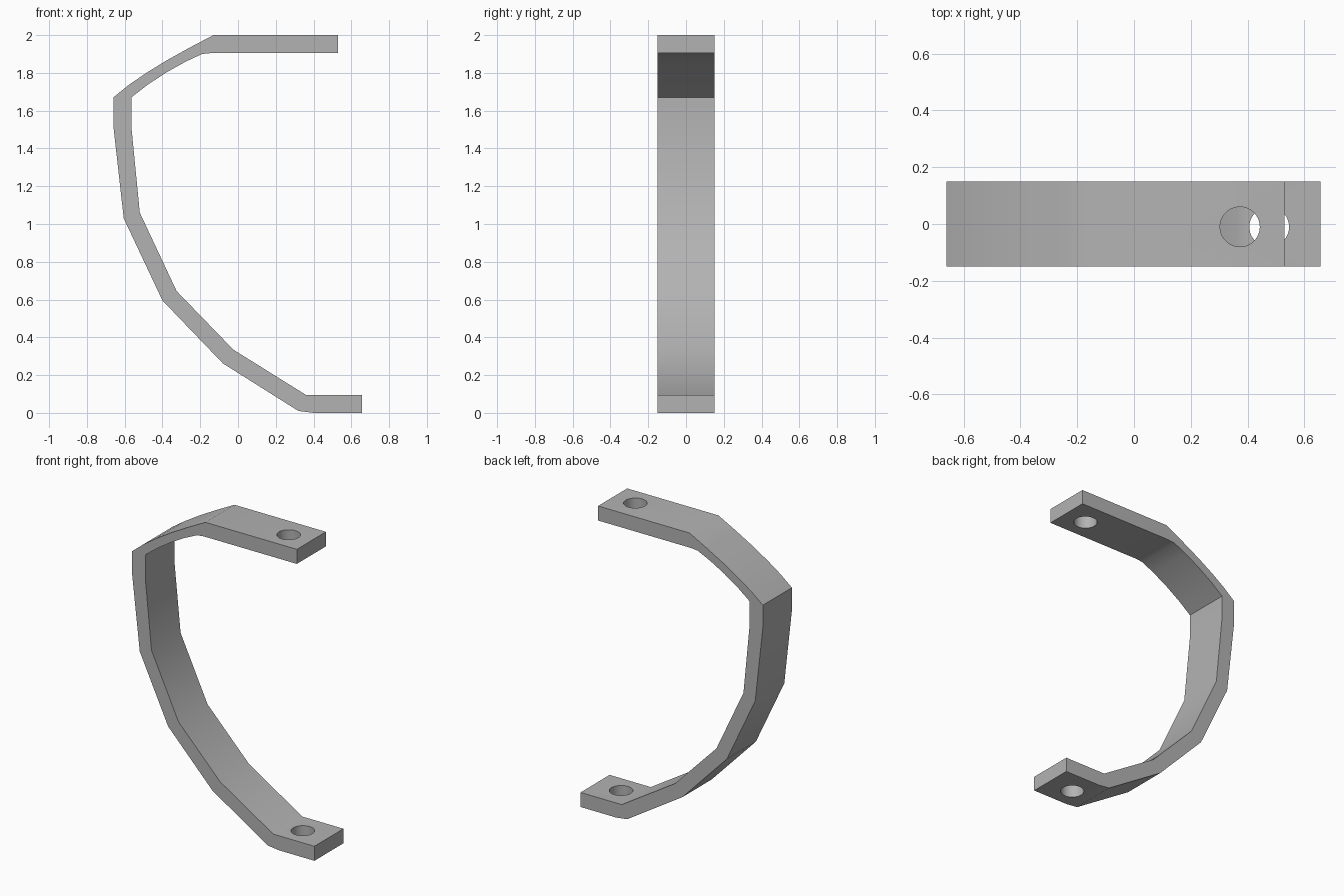
import bpy
import bmesh
import math

cube = bpy.data.objects.get("Cube")
if cube:
    bpy.data.objects.remove(cube, do_unlink=True)

HALF_WIDTH = 0.15

# Single grey finish
grey = bpy.data.materials.new("plain_grey")
grey.use_nodes = True
colour = (0.45, 0.45, 0.45, 1)
grey.diffuse_color = colour
grey.node_tree.nodes["Principled BSDF"].inputs["Base Color"].default_value = colour

# Side profile of the strap: outer edge from top to bottom, inner edge back up
outer = [(0.53, 2), (-0.13, 2), (-0.25, 1.937), (-0.38, 1.865), (-0.49, 1.797),
         (-0.58, 1.735), (-0.66, 1.67), (-0.66, 1.52), (-0.605, 1.03),
         (-0.4, 0.595), (-0.08, 0.262), (0.32, 0.01), (0.4, 0), (0.657, 0)]
inner = [(0.657, 0.095), (0.36, 0.095), (-0.025, 0.335), (-0.325, 0.645),
         (-0.52, 1.06), (-0.565, 1.52), (-0.565, 1.67), (-0.48, 1.736),
         (-0.38, 1.802), (-0.28, 1.858), (-0.19, 1.9), (-0.14, 1.905),
         (0.53, 1.905)]

bm = bmesh.new()
side = bm.faces.new([bm.verts.new((x, -HALF_WIDTH, z)) for x, z in outer + inner])
swept = bmesh.ops.extrude_face_region(bm, geom=[side])["geom"]
bmesh.ops.translate(bm, vec=(0, 2 * HALF_WIDTH, 0),
                    verts=[g for g in swept if isinstance(g, bmesh.types.BMVert)])
bmesh.ops.recalc_face_normals(bm, faces=bm.faces)
mesh = bpy.data.meshes.new("strap_bracket")
bm.to_mesh(mesh)
bm.free()
mesh.materials.append(grey)
bracket = bpy.data.objects.new("strap_bracket", mesh)
bpy.context.collection.objects.link(bracket)


def drill(name, x, z):
    """Cut a round bolt hole through the tab at (x, z)."""
    bpy.ops.mesh.primitive_cylinder_add(vertices=40, radius=0.07, depth=0.3,
                                        location=(x, -0.01, z))
    cutter = bpy.context.object
    cutter.name = name
    cutter.hide_render = True
    cutter.data.materials.append(grey)
    mod = bracket.modifiers.new(name, "BOOLEAN")
    mod.operation = "DIFFERENCE"
    mod.solver = "EXACT"
    mod.object = cutter
    bpy.ops.object.select_all(action="DESELECT")
    bracket.select_set(True)
    bpy.context.view_layer.objects.active = bracket
    bpy.ops.object.modifier_apply(modifier=name)
    bpy.data.objects.remove(cutter, do_unlink=True)


# Bolt holes in the two end tabs
drill("top_hole", 0.373, 1.95)
drill("bottom_hole", 0.476, 0.05)

# Smooth the bends, keep the strap edges sharp
bpy.ops.object.shade_smooth_by_angle(angle=math.radians(35))
